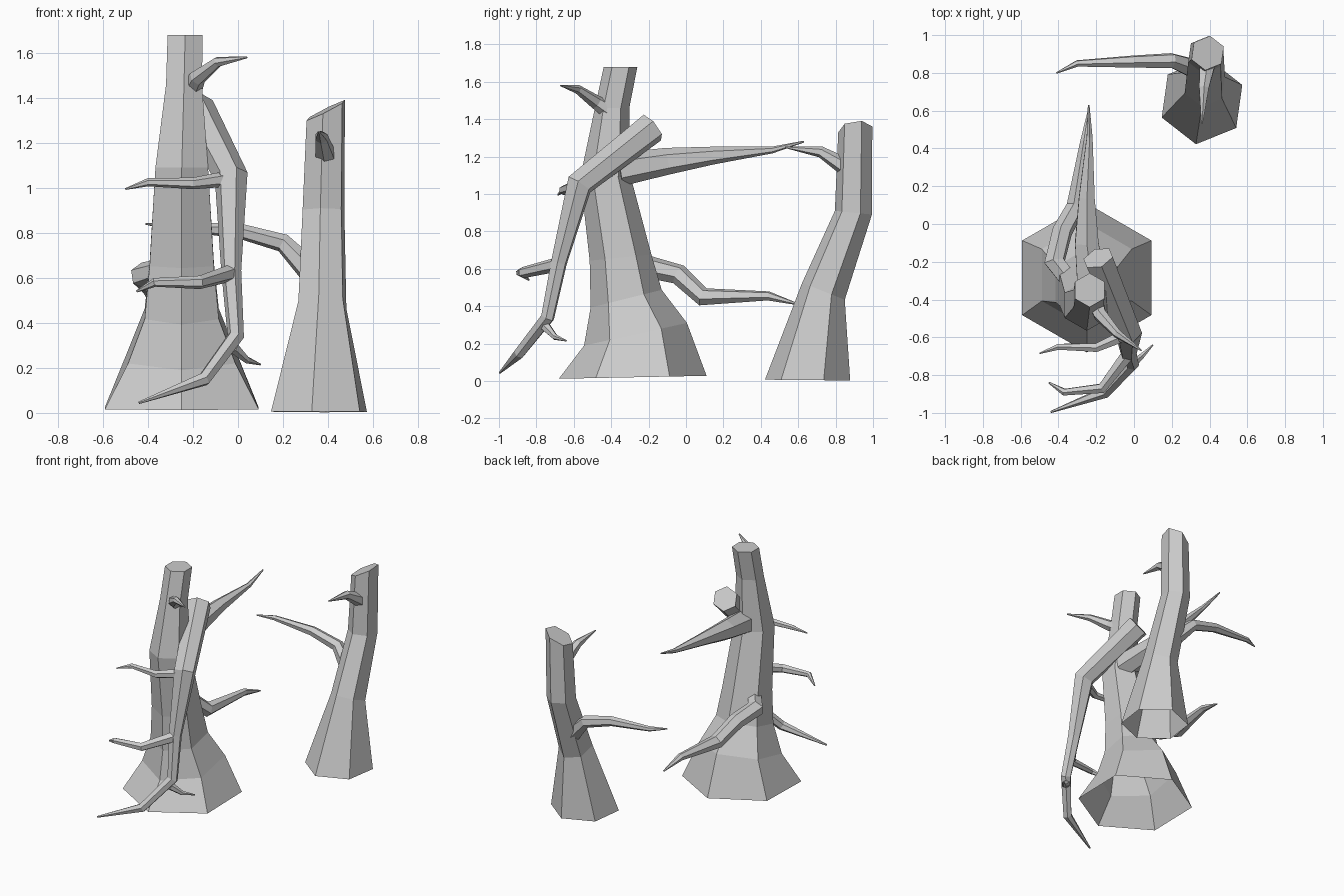
import bpy, bmesh
from math import sin, cos, tau, radians
from mathutils import Vector

if "Cube" in bpy.data.objects:
    bpy.data.objects.remove(bpy.data.objects["Cube"])


def skin(name, rings, cap_start, cap_end):
    """Join rings of points into a flat-faced tube."""
    bm = bmesh.new()
    rows = [[bm.verts.new(p) for p in ring] for ring in rings]
    n = len(rows[0])
    for a, b in zip(rows, rows[1:]):
        for i in range(n):
            j = (i + 1) % n
            bm.faces.new((a[i], a[j], b[j], b[i]))
    if cap_start:
        bm.faces.new(rows[0][::-1])
    if cap_end:
        bm.faces.new(rows[-1])
    me = bpy.data.meshes.new(name)
    bm.to_mesh(me)
    bm.free()
    ob = bpy.data.objects.new(name, me)
    bpy.context.collection.objects.link(ob)
    return ob


def trunk(name, levels, phase):
    """Level: x, y, z, radius, slope along x, slope along y. Open at the ground."""
    rings = []
    for x, y, z, r, sx, sy in levels:
        ring = []
        for i in range(6):
            a = radians(phase) + tau * i / 6
            dx, dy = r * cos(a), r * sin(a)
            ring.append((x + dx, y + dy, z + sx * dx + sy * dy))
        rings.append(ring)
    return skin(name, rings, False, True)


def limb(name, path, sides=6):
    """Path point: x, y, z, radius. Rings sit square to the path."""
    pts = [Vector(p[:3]) for p in path]
    steps = [(b - a).normalized() for a, b in zip(pts, pts[1:])]
    tangents = [steps[0]] + [(a + b).normalized() for a, b in zip(steps, steps[1:])] + [steps[-1]]
    u = tangents[0].orthogonal().normalized()
    if abs(tangents[0].z) < 0.95:
        u = (Vector((0, 0, 1)) - tangents[0] * tangents[0].z).normalized()
    rings, prev = [], tangents[0]
    for p, t, row in zip(pts, tangents, path):
        u = prev.rotation_difference(t) @ u
        v = t.cross(u)
        prev = t
        rings.append([p + (u * cos(tau * i / sides) + v * sin(tau * i / sides)) * row[3]
                      for i in range(sides)])
    return skin(name, rings, True, True)


# Large trunk with flared foot
trunk("large_trunk", [
    (-.25, -.285, .02, .395, 0, .02),
    (-.25, -.27, .25, .275, 0, .22),
    (-.25, -.32, .44, .19, 0, .25),
    (-.25, -.35, .66, .165, 0, .1),
    (-.25, -.43, 1.09, .135, 0, 0),
    (-.24, -.395, 1.46, .092, 0, 0),
    (-.235, -.35, 1.68, .09, 0, 0)], 30)

# Small trunk, bent backwards
trunk("small_trunk", [
    (.36, .65, .005, .23, 0, -.01),
    (.375, .735, .48, .115, 0, -.4),
    (.38, .895, .9, .1, 0, -.1),
    (.39, .905, 1.345, .092, .5, .1)], 22)

# Dead stalk leaning on the large trunk, thin end down
limb("leaning_stalk", [
    (-.19, -.18, 1.355, .085), (-.03, -.57, 1.05, .075), (-.03, -.68, .63, .045),
    (-.01, -.74, .34, .038), (-.15, -.89, .15, .032), (-.44, -.995, .045, .006)])

# Branches of the large trunk
limb("large_trunk_top_branch", [
    (-.2, -.42, 1.45, .045), (-.18, -.48, 1.49, .038), (-.09, -.58, 1.56, .024),
    (.04, -.67, 1.58, .004)])
limb("large_trunk_back_branch", [
    (-.22, -.36, 1.13, .09), (-.25, -.1, 1.175, .072), (-.25, .14, 1.205, .048),
    (-.235, .46, 1.235, .018), (-.24, .63, 1.28, .005)])
limb("large_trunk_low_branch", [
    (-.32, -.33, .64, .05), (-.42, -.2, .61, .06), (-.38, -.04, .57, .055),
    (-.31, .09, .45, .05), (-.26, .44, .455, .025), (-.24, .6, .41, .005)])

# Branches of the leaning stalk
limb("stalk_upper_branch", [
    (-.05, -.59, 1.04, .035), (-.2, -.655, 1.02, .026), (-.4, -.65, 1.025, .018),
    (-.5, -.685, .995, .004)])
limb("stalk_middle_branch", [
    (-.04, -.7, .62, .038), (-.17, -.87, .58, .03), (-.37, -.89, .58, .02),
    (-.45, -.84, .54, .005)])
limb("stalk_twig", [
    (-.02, -.75, .29, .028), (.04, -.7, .235, .016), (.1, -.64, .215, .004)])

# Branches of the small trunk
limb("small_trunk_side_branch", [
    (.35, .81, .6, .06), (.2, .865, .755, .042), (0, .86, .81, .034),
    (-.3, .85, .83, .018), (-.41, .8, .84, .004)])
limb("small_trunk_front_branch", [
    (.39, .86, 1.14, .05), (.37, .72, 1.225, .03), (.36, .53, 1.25, .004)])
